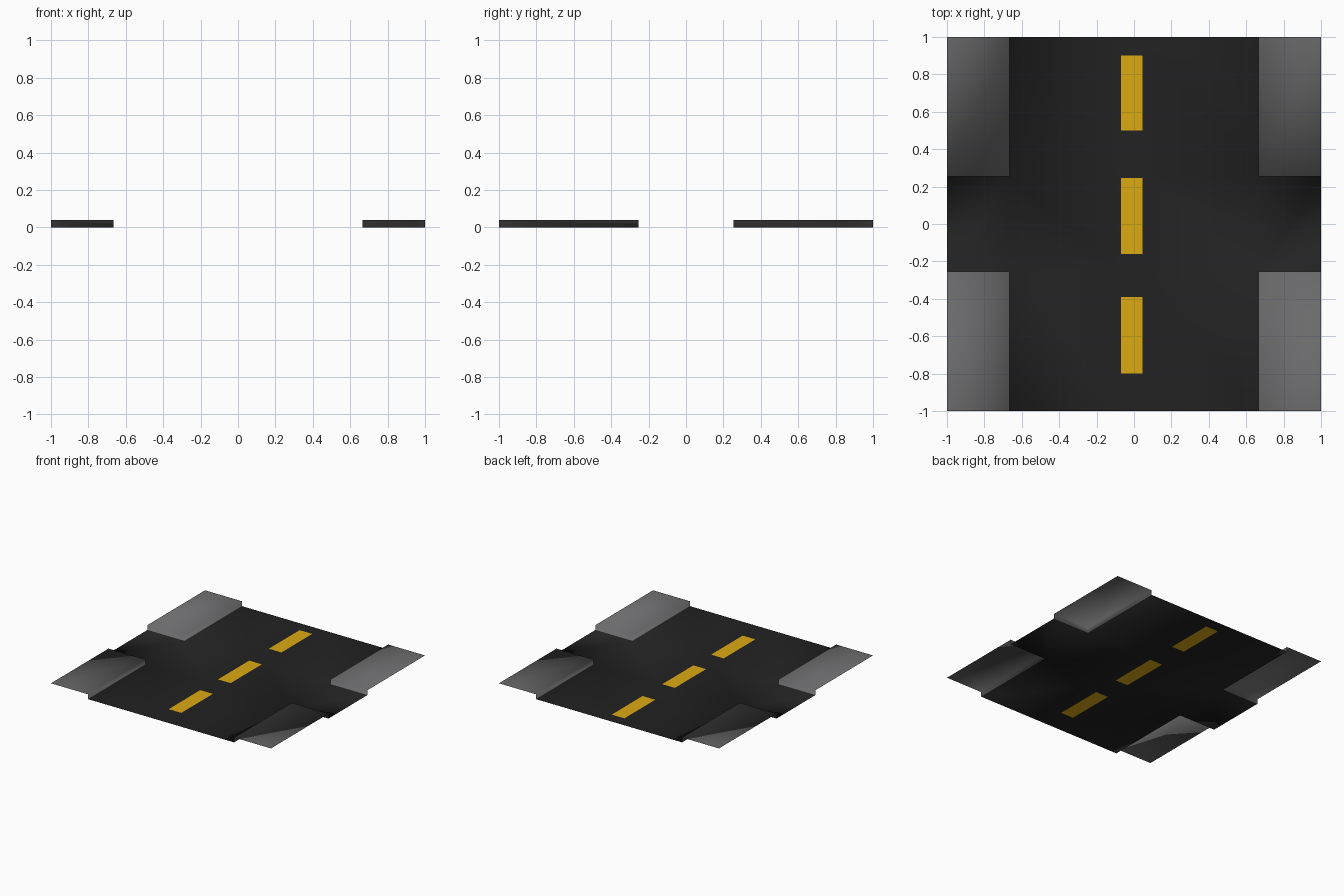
import bpy, bmesh

if "Cube" in bpy.data.objects:
    bpy.data.objects.remove(bpy.data.objects["Cube"])

CX, CY, H = 0.665, 0.253, 0.04          # curb lines and pavement height
DASH_X = (-0.07, 0.045)
DASHES = [(-0.80, -0.39), (-0.16, 0.245), (0.50, 0.90)]


def material(name, rgb):
    m = bpy.data.materials.new(name)
    m.diffuse_color = (*rgb, 1)
    m.use_nodes = True
    m.node_tree.nodes["Principled BSDF"].inputs["Base Color"].default_value = m.diffuse_color
    return m


bm = bmesh.new()


def quad(points, index):
    face = bm.faces.new([bm.verts.new(p) for p in points])
    face.material_index = index


def rect(x0, x1, y0, y1, z, index):
    quad([(x0, y0, z), (x1, y0, z), (x1, y1, z), (x0, y1, z)], index)


# Asphalt: main road in three bands plus the two side streets
for y0, y1 in ((-1, -CY), (-CY, CY), (CY, 1)):
    rect(-CX, CX, y0, y1, 0, 0)
rect(-1, -CX, -CY, CY, 0, 0)
rect(CX, 1, -CY, CY, 0, 0)

# Raised pavement corners with curb walls on the two road sides (open underneath)
for sx in (-1, 1):
    for sy in (-1, 1):
        x, y = sx * CX, sy * CY
        rect(min(x, sx), max(x, sx), min(y, sy), max(y, sy), H, 1)
        quad([(x, y, 0), (x, sy, 0), (x, sy, H), (x, y, H)], 1)
        quad([(x, y, 0), (sx, y, 0), (sx, y, H), (x, y, H)], 1)

# Weld into one thin sheet with the upper side facing up
bmesh.ops.remove_doubles(bm, verts=bm.verts[:], dist=0.0005)
bmesh.ops.recalc_face_normals(bm, faces=bm.faces[:])
if sum(f.normal.z for f in bm.faces) < 0:
    bmesh.ops.reverse_faces(bm, faces=bm.faces[:])


def cut(faces, co, no):
    geom = set(faces)
    for f in faces:
        geom.update(f.edges)
        geom.update(f.verts)
    bmesh.ops.bisect_plane(bm, geom=list(geom), plane_co=co, plane_no=no, dist=1e-5)


def main_road(limit):
    return [f for f in bm.faces if f.material_index == 0
            and abs(f.calc_center_median().x) < limit]


# Centre line dashes cut into the asphalt
for x in DASH_X:
    cut(main_road(CX), (x, 0, 0), (1, 0, 0))
for span in DASHES:
    for y in span:
        cut(main_road(0.1), (0, y, 0), (0, 1, 0))
for f in main_road(0.1):
    cy = f.calc_center_bounds().y
    if any(a < cy < b for a, b in DASHES):
        f.material_index = 2

for f in bm.faces:
    f.smooth = True
mesh = bpy.data.meshes.new("road_crossing")
bm.to_mesh(mesh)
bm.free()
mesh.materials.append(material("asphalt black", (0.016, 0.016, 0.016)))
mesh.materials.append(material("pavement grey", (0.145, 0.145, 0.15)))
mesh.materials.append(material("line yellow", (0.72, 0.40, 0.007)))
bpy.context.collection.objects.link(bpy.data.objects.new("road_crossing", mesh))
